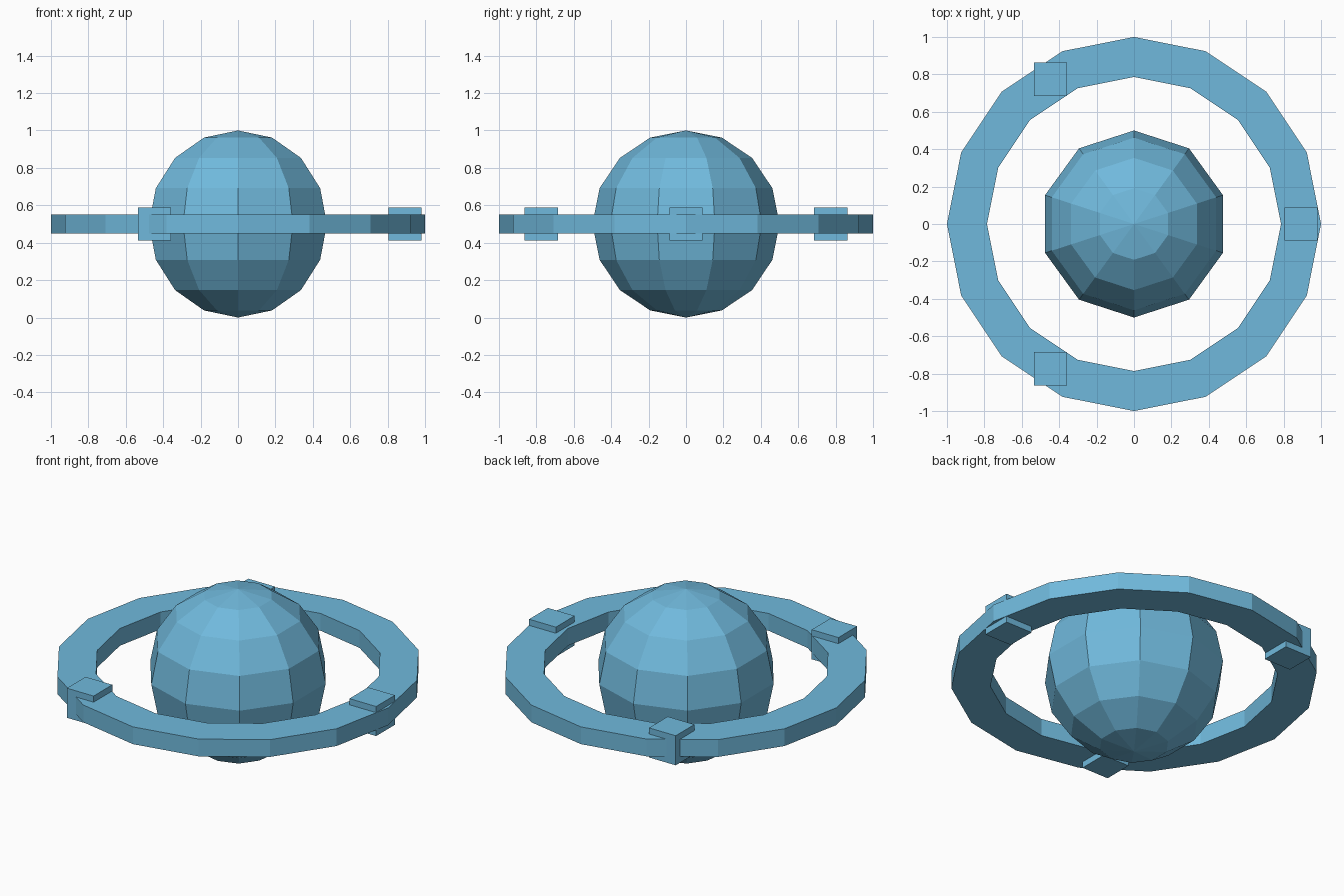
import bpy
import bmesh
from math import cos, sin, tau

cube = bpy.data.objects.get("Cube")
if cube:
    bpy.data.objects.remove(cube, do_unlink=True)

CENTRE_Z = 0.5
RING_OUTER, RING_INNER, RING_HALF = 1.0, 0.786, 0.052
RING_SIDES = 16
BLOCK_SIZE = 0.178

# Single colour for the whole model
blue = bpy.data.materials.new("sky_blue")
blue.use_nodes = True
colour = (0.162, 0.485, 0.716, 1.0)
blue.diffuse_color = colour
blue.node_tree.nodes["Principled BSDF"].inputs["Base Color"].default_value = colour


def add_part(name, bm, location):
    """Turn a bmesh into a flat-shaded object."""
    bmesh.ops.recalc_face_normals(bm, faces=bm.faces)
    mesh = bpy.data.meshes.new(name)
    bm.to_mesh(mesh)
    bm.free()
    mesh.materials.append(blue)
    part = bpy.data.objects.new(name, mesh)
    part.location = location
    bpy.context.collection.objects.link(part)
    return part


# Faceted globe
bm = bmesh.new()
bmesh.ops.create_uvsphere(bm, u_segments=10, v_segments=8, radius=0.5)
add_part("globe", bm, (0, 0, CENTRE_Z))

# Flat ring: a rectangular section carried round the globe
bm = bmesh.new()
profile = [(RING_INNER, -RING_HALF), (RING_OUTER, -RING_HALF),
           (RING_OUTER, RING_HALF), (RING_INNER, RING_HALF)]
sections = []
for i in range(RING_SIDES):
    a = tau * i / RING_SIDES
    sections.append([bm.verts.new((r * cos(a), r * sin(a), z)) for r, z in profile])
for i, here in enumerate(sections):
    after = sections[(i + 1) % RING_SIDES]
    for j in range(4):
        k = (j + 1) % 4
        bm.faces.new((here[j], after[j], after[k], here[k]))
add_part("ring", bm, (0, 0, CENTRE_Z))

# Three upright blocks set into the ring, all square to the axes
middle = (RING_OUTER + RING_INNER) / 2
for i, name in enumerate(("left_block", "back_right_block", "front_right_block")):
    a = tau * i / 3
    bm = bmesh.new()
    bmesh.ops.create_cube(bm, size=BLOCK_SIZE)
    add_part(name, bm, (middle * cos(a), middle * sin(a), CENTRE_Z))
